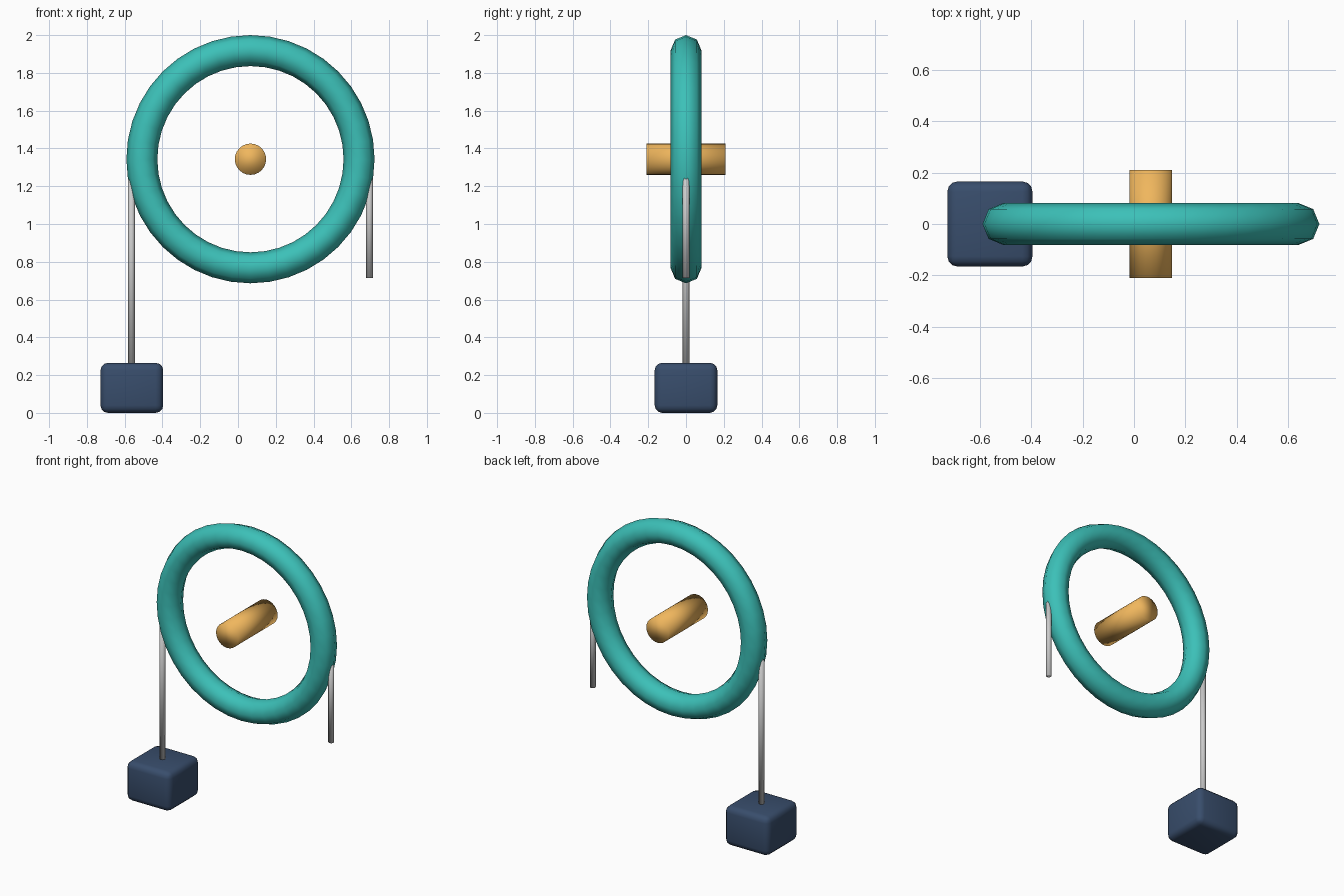
import bpy
from math import pi

if "Cube" in bpy.data.objects:
    bpy.data.objects.remove(bpy.data.objects["Cube"])

CX, CZ = 0.066, 1.343      # ring centre
UPRIGHT = (pi / 2, 0, 0)   # turns a z axis to y


def paint(obj, name, rgb):
    mat = bpy.data.materials.new(name)
    mat.diffuse_color = (*rgb, 1)
    mat.use_nodes = True
    mat.node_tree.nodes["Principled BSDF"].inputs["Base Color"].default_value = mat.diffuse_color
    obj.data.materials.append(mat)


def finish(name):
    obj = bpy.context.object
    obj.name = name
    bpy.ops.object.shade_smooth()
    return obj


def rod(name, x, z0, z1):
    bpy.ops.mesh.primitive_cylinder_add(vertices=12, radius=0.018, depth=z1 - z0,
                                        location=(x, 0, (z0 + z1) / 2))
    return finish(name)


# Ring
bpy.ops.mesh.primitive_torus_add(major_segments=40, minor_segments=8,
                                 major_radius=0.575, minor_radius=0.082,
                                 location=(CX, 0, CZ), rotation=UPRIGHT)
paint(finish("ring"), "teal", (0.045, 0.53, 0.48))

# Hub floating in the middle of the ring
bpy.ops.mesh.primitive_cylinder_add(vertices=24, radius=0.083, depth=0.42,
                                    location=(CX, 0, CZ), rotation=UPRIGHT)
paint(finish("hub"), "gold", (0.87, 0.47, 0.11))

# Hanging rods, tucked into the outer sides of the ring
rod("long_rod", CX - 0.63, 0.22, CZ)
rod("short_rod", CX + 0.63, 0.713, CZ)

# Weight block with rounded edges
bpy.ops.mesh.primitive_cube_add(size=1, location=(CX - 0.628, 0, 0.1325))
block = bpy.context.object
block.scale = (0.332, 0.332, 0.265)
bpy.ops.object.transform_apply(location=False, rotation=False, scale=True)
bevel = block.modifiers.new("rounded", 'BEVEL')
bevel.width = 0.04
bevel.segments = 3
finish("weight")
paint(block, "navy", (0.04, 0.075, 0.15))
